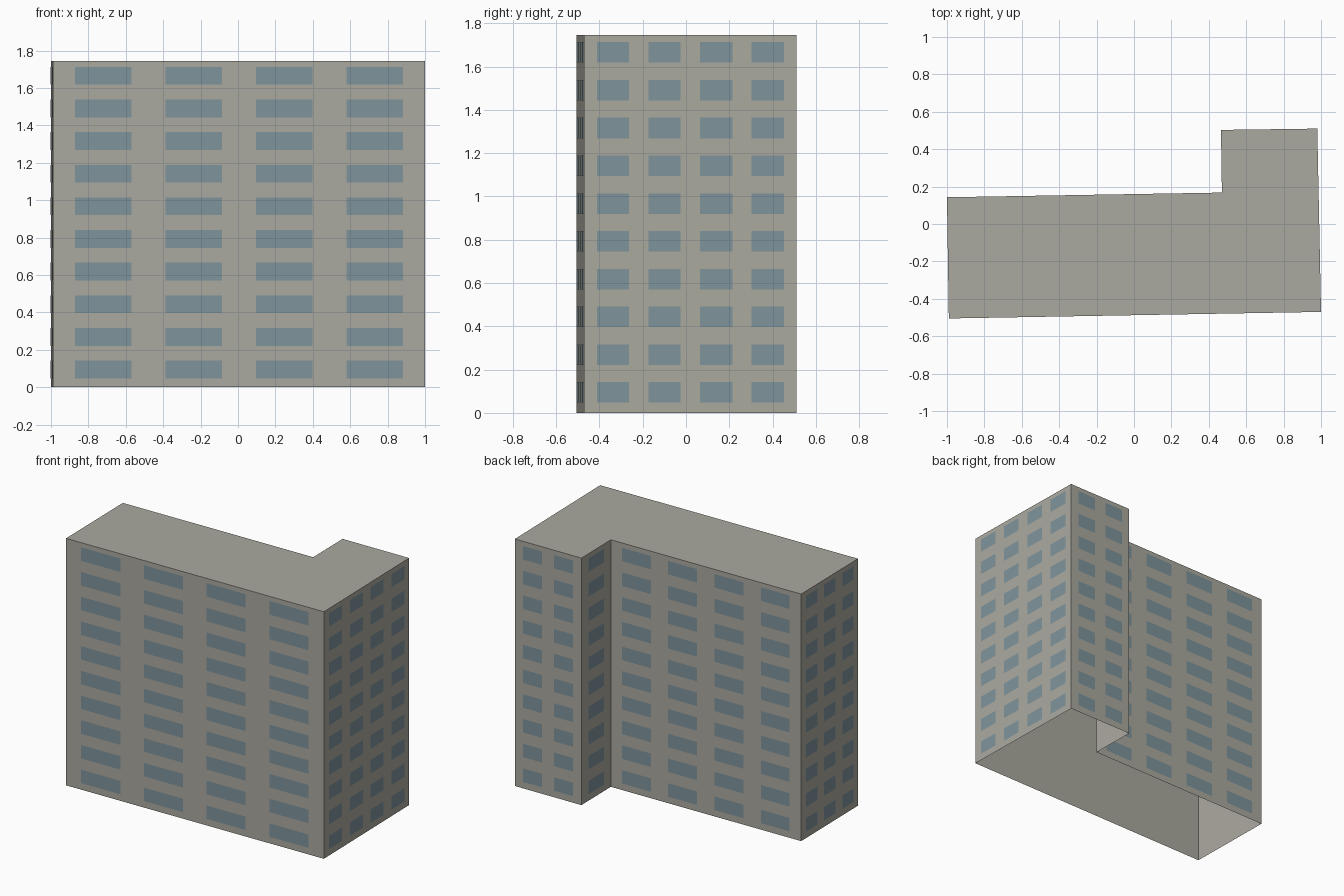
import bpy
import bmesh
from mathutils import Vector

cube = bpy.data.objects.get("Cube")
if cube:
    bpy.data.objects.remove(cube, do_unlink=True)

HEIGHT = 1.745
FLOORS = 10
PANE_HEIGHT = 0.095
OFFSET = 0.002

# L-shaped footprint, counter-clockwise, with the window columns of the wall
# that starts at each corner
CORNERS = [(-0.99, -0.505, 4), (1.0, -0.47, 4), (0.98, 0.51, 2),
           (0.465, 0.503, 1), (0.47, 0.168, 4), (-1.0, 0.143, 3)]

# Side margin and pane width as shares of the wall length, by column count
SPACING = {1: (0.24, 0.52), 2: (0.125, 0.287), 3: (0.08, 0.2), 4: (0.059, 0.152)}


def make_material(name, color):
    mat = bpy.data.materials.new(name)
    mat.use_nodes = True
    mat.diffuse_color = color
    mat.node_tree.nodes["Principled BSDF"].inputs["Base Color"].default_value = color
    return mat


def finish(bm, name, mat):
    mesh = bpy.data.meshes.new(name)
    bm.to_mesh(mesh)
    bm.free()
    mesh.materials.append(mat)
    obj = bpy.data.objects.new(name, mesh)
    bpy.context.collection.objects.link(obj)
    return obj


concrete = make_material("concrete", (0.41, 0.40, 0.35, 1))
glass = make_material("blue_grey_glass", (0.21, 0.30, 0.335, 1))

points = [Vector((x, y, 0)) for x, y, _ in CORNERS]
walls = [(points[i], points[(i + 1) % len(points)], CORNERS[i][2])
         for i in range(len(points))]
up = Vector((0, 0, 1))

# Building shell: walls and flat roof, open underneath
bm = bmesh.new()
low = [bm.verts.new(p) for p in points]
high = [bm.verts.new(p + up * HEIGHT) for p in points]
for i in range(len(low)):
    j = (i + 1) % len(low)
    bm.faces.new((low[i], low[j], high[j], high[i]))
bm.faces.new(high)
finish(bm, "building_shell", concrete)

# Window panes: a grid of thin plates just proud of each wall
bm = bmesh.new()
for start, end, columns in walls:
    along = end - start
    outward = along.cross(up).normalized() * OFFSET
    margin, width = SPACING[columns]
    pitch = (1 - 2 * margin - width) / max(columns - 1, 1)
    for column in range(columns):
        left = start + along * (margin + column * pitch) + outward
        right = left + along * width
        for floor in range(FLOORS):
            sill = up * (0.047 + floor * HEIGHT / FLOORS)
            head = sill + up * PANE_HEIGHT
            bm.faces.new([bm.verts.new(p) for p in
                          (left + sill, right + sill, right + head, left + head)])
finish(bm, "window_panes", glass)
